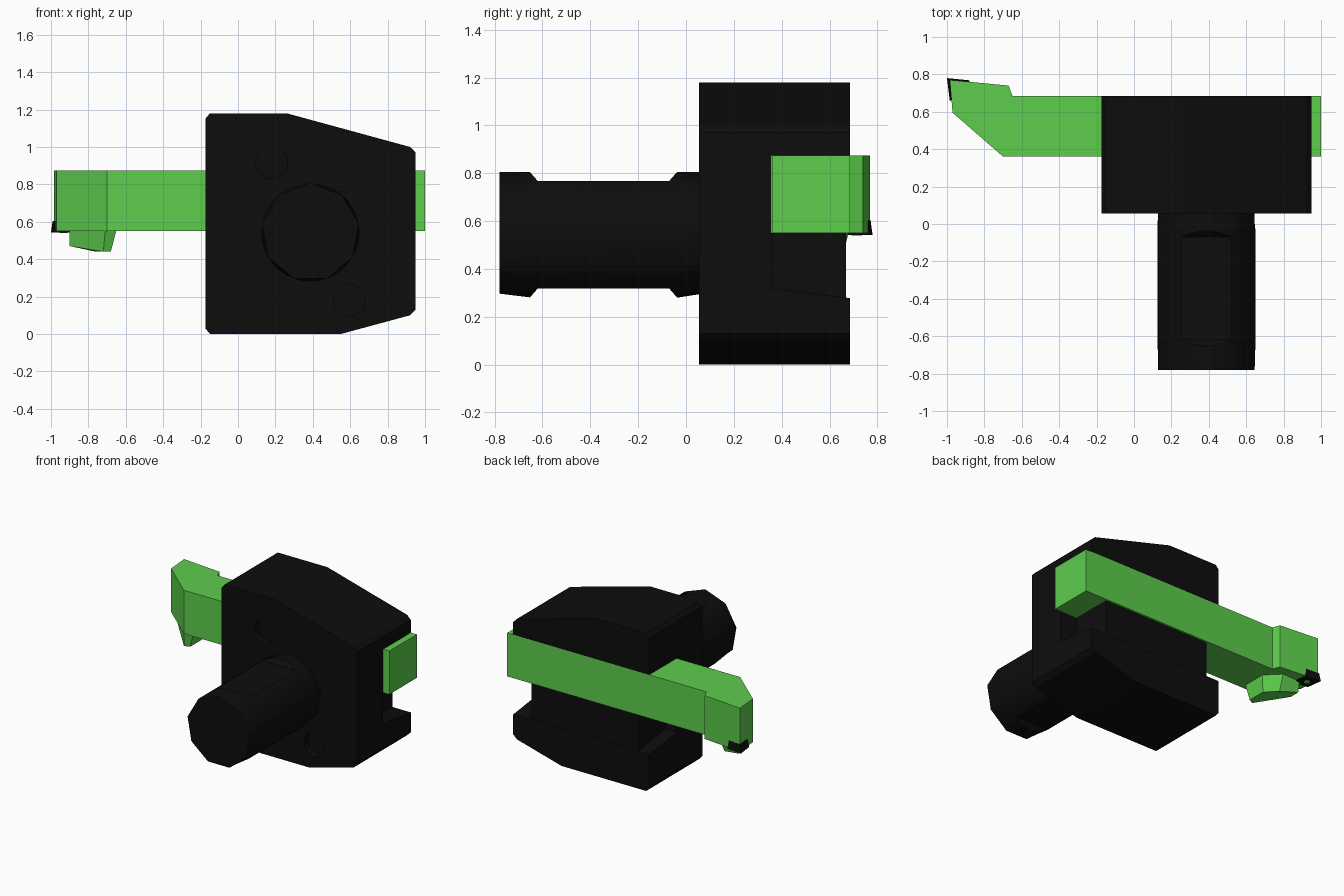
import bpy, bmesh, math
from mathutils import Vector

if "Cube" in bpy.data.objects:
    bpy.data.objects.remove(bpy.data.objects["Cube"])


def material(name, rgb):
    m = bpy.data.materials.new(name)
    m.diffuse_color = (*rgb, 1)
    m.use_nodes = True
    m.node_tree.nodes["Principled BSDF"].inputs["Base Color"].default_value = m.diffuse_color
    return m


BLACK = material("black steel", (0.004, 0.004, 0.004))
GREEN = material("green steel", (0.11, 0.61, 0.073))


def loft(name, rings, mat):
    """Closed solid through rings that share a point count."""
    bm = bmesh.new()
    vs = [[bm.verts.new(p) for p in r] for r in rings]
    n = len(vs[0])
    for a, b in zip(vs, vs[1:]):
        for i in range(n):
            j = (i + 1) % n
            bm.faces.new((a[i], a[j], b[j], b[i]))
    bm.faces.new(vs[0][::-1])
    bm.faces.new(vs[-1])
    bmesh.ops.recalc_face_normals(bm, faces=bm.faces)
    me = bpy.data.meshes.new(name)
    bm.to_mesh(me)
    bm.free()
    me.materials.append(mat)
    ob = bpy.data.objects.new(name, me)
    bpy.context.collection.objects.link(ob)
    return ob


def prism(name, pts, axis, lo, hi, mat):
    """Extrude a 2D profile along one axis."""
    def at(p, t):
        q = list(p)
        q.insert(axis, t)
        return q
    return loft(name, [[at(p, t) for p in pts] for t in (lo, hi)], mat)


def circle(cx, cz, r, n):
    return [(cx + r * math.sin(2 * math.pi * i / n), cz + r * math.cos(2 * math.pi * i / n)) for i in range(n)]


def cut(ob, cutters):
    for c in cutters:
        mod = ob.modifiers.new("cut", 'BOOLEAN')
        mod.operation = 'DIFFERENCE'
        mod.solver = 'EXACT'
        mod.object = c
        c.hide_render = True
        bpy.context.view_layer.objects.active = ob
        bpy.ops.object.modifier_apply(modifier=mod.name)
        bpy.data.objects.remove(c)


# Holder block with tool slot and two screw recesses
block = prism("holder_block", [
    (-.175, .03), (-.15, 0), (.55, 0), (.92, .1), (.95, .13), (.95, .97),
    (.92, 1.0), (.26, 1.18), (-.15, 1.18), (-.175, 1.15)], 1, .055, .685, BLACK)
slot = prism("slot_cutter", [(.357, .32), (.75, .27), (.75, .875), (.357, .875)], 0, -.4, 1.2, BLACK)
recesses = [prism("recess_cutter", circle(x, z, .085, 24), 1, -.05, .1, BLACK)
            for x, z in ((.18, .915), (.595, .18))]
cut(block, [slot] + recesses)

# Clamping wedge under the tool
prism("clamp_wedge", [(.357, .32), (.67, .28), (.67, .55), (.357, .55)], 0, -.08, .81, BLACK)

# Round shank, nine-sided at its end, with flats above and below
CX, CZ, R, N = .387, .543, .262, 36
round_ring = circle(CX, CZ, R, N)
nine = [Vector(p) for p in circle(CX, CZ, R, 9)]
nine_ring = [tuple(nine[i // 4].lerp(nine[(i // 4 + 1) % 9], (i % 4) / 4)) for i in range(N)]
shank = loft("shank", [[(x, y, z) for x, z in ring] for y, ring in
             ((-.78, nine_ring), (-.65, round_ring), (-.03, round_ring), (.07, nine_ring))], BLACK)
flats = []
for s in (1, -1):
    d = .225
    flats.append(prism("flat_cutter", [(-.725, CZ + s * (d + .12)), (-.62, CZ + s * d),
                                       (-.07, CZ + s * d), (.035, CZ + s * (d + .12))],
                       0, 0, .8, BLACK))
cut(shank, flats)
bpy.ops.object.select_all(action='DESELECT')
shank.select_set(True)
bpy.context.view_layer.objects.active = shank
bpy.ops.object.shade_smooth_by_angle(angle=math.radians(25))

# Turning tool bar with angled head
prism("tool_bar", [(1, .36), (1, .685), (-.65, .685), (-.67, .74), (-.985, .77),
                   (-.97, .595), (-.70, .36)], 2, .55, .875, GREEN)

# Insert clamp below the head
loft("insert_clamp", [
    [(-.65, .40, .555), (-.65, .58, .555), (-.75, .68, .555), (-.90, .675, .555), (-.90, .57, .555), (-.71, .375, .555)],
    [(-.68, .41, .44), (-.68, .55, .44), (-.76, .63, .44), (-.90, .66, .47), (-.90, .58, .47), (-.72, .39, .44)]], GREEN)

# Cutting insert, tapered, with a green centre screw
tip = [(-1, .78), (-.88, .768), (-.868, .648), (-.985, .66)]
mid = Vector((-.933, .714))
loft("cutting_insert", [[(*p, .543) for p in tip],
                        [(*(mid + (Vector(p) - mid) * .87), .605) for p in tip]], BLACK)
prism("insert_screw", circle(mid.x, mid.y, .022, 12), 2, .54, .547, GREEN)
